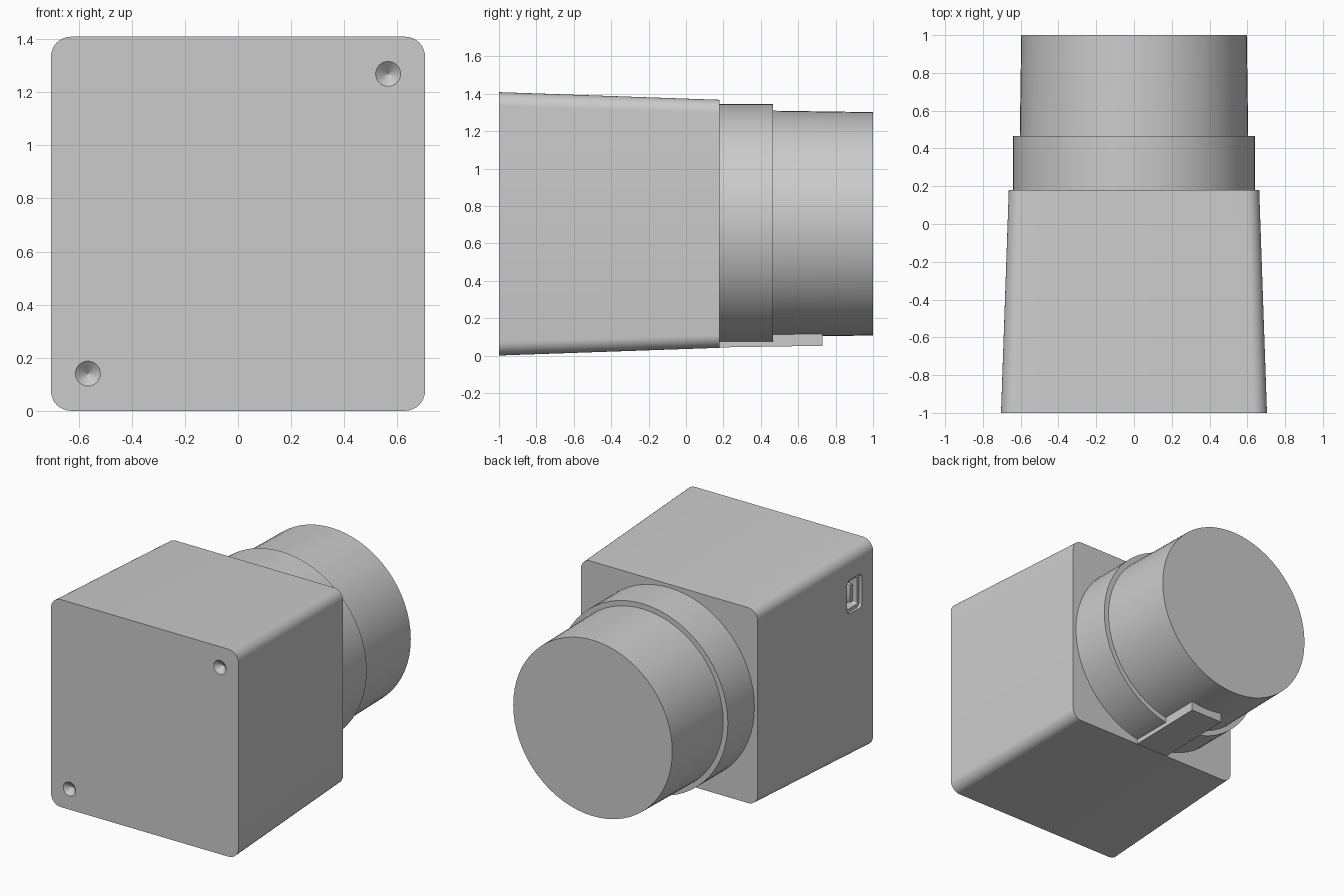
import bpy, bmesh, math

if "Cube" in bpy.data.objects:
    bpy.data.objects.remove(bpy.data.objects["Cube"])

AXIS_Z = 0.705  # height of the lens axis

grey = bpy.data.materials.new("light_grey")
grey.use_nodes = True
grey.diffuse_color = (0.6, 0.6, 0.6, 1)
bsdf = next(n for n in grey.node_tree.nodes if n.type == 'BSDF_PRINCIPLED')
bsdf.inputs["Base Color"].default_value = (0.6, 0.6, 0.6, 1)


def circle(radius, sides=64):
    return [(radius * math.cos(math.tau * i / sides),
             radius * math.sin(math.tau * i / sides)) for i in range(sides)]


def rounded_rect(half_w, half_h, radius, steps=8):
    points = []
    for corner, (sx, sy) in enumerate([(1, 1), (-1, 1), (-1, -1), (1, -1)]):
        for i in range(steps + 1):
            a = math.pi / 2 * (corner + i / steps)
            points.append((sx * (half_w - radius) + radius * math.cos(a),
                           sy * (half_h - radius) + radius * math.sin(a)))
    return points


def loft(name, sections, axis="y", centre=(0, AXIS_Z)):
    """Skin (depth, outline) sections along y or x and cap both ends."""
    bm = bmesh.new()
    rings = []
    for depth, outline in sections:
        ring = []
        for u, v in outline:
            u, v = u + centre[0], v + centre[1]
            ring.append(bm.verts.new((u, depth, v) if axis == "y" else (depth, u, v)))
        rings.append(ring)
    for a, b in zip(rings, rings[1:]):
        for i in range(len(a)):
            j = (i + 1) % len(a)
            bm.faces.new((a[i], a[j], b[j], b[i]))
    bm.faces.new(rings[0])
    bm.faces.new(rings[-1])
    bmesh.ops.recalc_face_normals(bm, faces=bm.faces)
    mesh = bpy.data.meshes.new(name)
    bm.to_mesh(mesh)
    bm.free()
    mesh.materials.append(grey)
    obj = bpy.data.objects.new(name, mesh)
    bpy.context.collection.objects.link(obj)
    return obj


def select(obj):
    bpy.ops.object.select_all(action='DESELECT')
    obj.select_set(True)
    bpy.context.view_layer.objects.active = obj


def cut(target, cutter):
    cutter.hide_render = True
    mod = target.modifiers.new("cut", 'BOOLEAN')
    mod.operation = 'DIFFERENCE'
    mod.solver = 'EXACT'
    mod.object = cutter
    select(target)
    bpy.ops.object.modifier_apply(modifier=mod.name)
    bpy.data.objects.remove(cutter)


# Tapered housing with rounded long edges
housing = loft("housing", [(-1, rounded_rect(0.704, 0.704, 0.075)),
                           (0.18, rounded_rect(0.663, 0.663, 0.07))])

# Conical dimples in two opposite front corners
for side in (-1, 1):
    cut(housing, loft("dimple_cutter",
                      [(-1.02, circle(0.047, 32)), (-1, circle(0.047, 32)),
                       (-0.96, circle(0.001, 32))],
                      centre=(side * 0.565, AXIS_Z + side * 0.564)))

# Stepped connector port on the right side
PORT = (-0.81, 1.11)
cut(housing, loft("port_rim_cutter", [(-0.75, rounded_rect(0.075, 0.115, 0.03)),
                                      (-0.68, rounded_rect(0.075, 0.115, 0.03))],
                  "x", PORT))
cut(housing, loft("port_cutter", [(-0.75, rounded_rect(0.055, 0.092, 0.012)),
                                  (-0.62, rounded_rect(0.055, 0.092, 0.012))],
                  "x", PORT))
tongue = loft("port_tongue", [(-0.615, rounded_rect(0.015, 0.06, 0.004, 2)),
                              (-0.675, rounded_rect(0.015, 0.06, 0.004, 2))],
              "x", PORT)

# Lens collar and slightly tapered barrel
collar = loft("lens_collar", [(0.17, circle(0.64)), (0.465, circle(0.64))])
barrel = loft("lens_barrel", [(0.45, circle(0.605)), (1, circle(0.597))])

# Flat locking tab under the lens
tab = loft("lens_tab", [(y, [(-0.122, low), (0.122, low), (0.122, 0.117), (-0.122, 0.117)])
                        for y, low in ((0.17, 0.044), (0.73, 0.053))], centre=(0, 0))

for part in (housing, tongue, collar, barrel, tab):
    select(part)
    bpy.ops.object.shade_smooth_by_angle(angle=math.radians(25))
